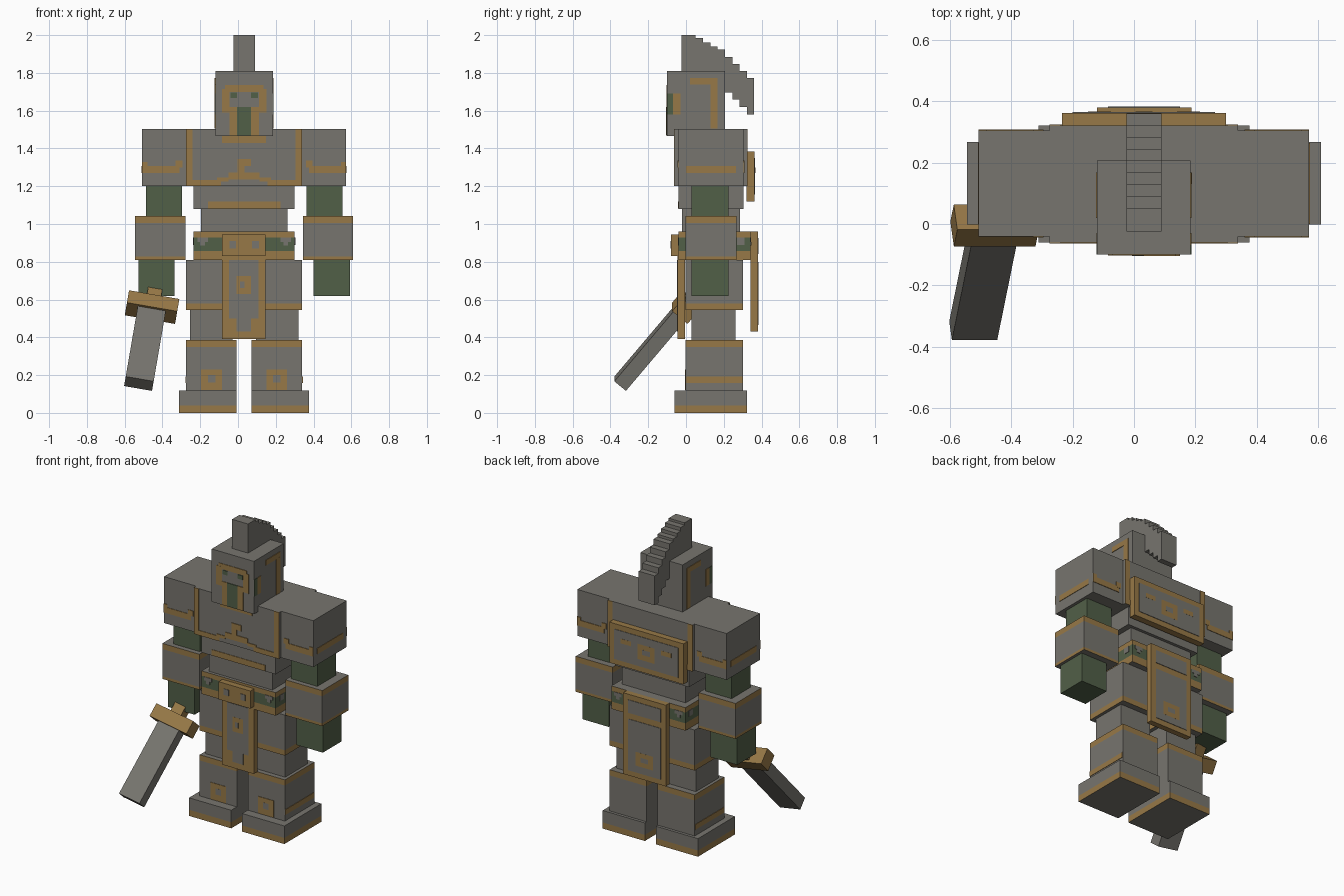
import bpy, bmesh
from mathutils import Matrix, Vector

if "Cube" in bpy.data.objects:
    bpy.data.objects.remove(bpy.data.objects["Cube"])


def material(name, rgb):
    m = bpy.data.materials.new(name)
    m.diffuse_color = (*rgb, 1)
    m.use_nodes = True
    m.node_tree.nodes["Principled BSDF"].inputs["Base Color"].default_value = m.diffuse_color
    return m


GREY, GOLD, GREEN = 0, 1, 2
MATS = [material("stone grey", (0.185, 0.178, 0.158)),
        material("old gold", (0.31, 0.19, 0.063)),
        material("moss green", (0.083, 0.116, 0.064))]
CX = 0.0325  # symmetry plane of the body


def finish(bm, name):
    bmesh.ops.recalc_face_normals(bm, faces=bm.faces)
    me = bpy.data.meshes.new(name)
    bm.to_mesh(me)
    bm.free()
    for m in MATS:
        me.materials.append(m)
    ob = bpy.data.objects.new(name, me)
    bpy.context.collection.objects.link(ob)
    return ob


def add_box(bm, x0, x1, y0, y1, z0, z1, mat):
    old = set(bm.faces)
    size = Matrix.Diagonal((x1 - x0, y1 - y0, z1 - z0, 1))
    mid = Matrix.Translation(((x0 + x1) / 2, (y0 + y1) / 2, (z0 + z1) / 2))
    bmesh.ops.create_cube(bm, size=1, matrix=mid @ size)
    for f in set(bm.faces) - old:
        f.material_index = mat


def box(name, x0, x1, y0, y1, z0, z1, mat=GREY, bands=()):
    """Box whose side faces are cut and coloured in height bands."""
    bm = bmesh.new()
    add_box(bm, x0, x1, y0, y1, z0, z1, mat)
    for cut in {z for b in bands for z in b[:2] if z0 < z < z1}:
        bmesh.ops.bisect_plane(bm, geom=bm.verts[:] + bm.edges[:] + bm.faces[:],
                               plane_co=(0, 0, cut), plane_no=(0, 0, 1))
    bm.normal_update()
    for f in bm.faces:
        z = f.calc_center_median().z
        for b0, b1, m in bands:
            if abs(f.normal.z) < 0.5 and b0 < z < b1:
                f.material_index = m
    return finish(bm, name)


def pair(name, x0, x1, *args, **kw):
    box("left_" + name, x0, x1, *args, **kw)
    box("right_" + name, 2 * CX - x1, 2 * CX - x0, *args, **kw)


def paint(name, axis, pos, side, rects, t=0.003):
    """Thin painted plates (a0, a1, z0, z1, material) on a wall; later rects lie on top."""
    bm = bmesh.new()
    for i, (a0, a1, z0, z1, m) in enumerate(rects):
        h = side * (t + i * 0.0002)
        p0, p1 = sorted((pos - side * 0.001, pos + h))
        if axis == 'y':
            add_box(bm, a0, a1, p0, p1, z0, z1, m)
        else:
            add_box(bm, p0, p1, a0, a1, z0, z1, m)
    return finish(bm, name)


def both(rects):
    return rects + [(2 * CX - b, 2 * CX - a, z0, z1, m) for a, b, z0, z1, m in rects]


# Legs
pair("foot", -0.312, -0.007, -0.06, 0.322, 0, 0.118, bands=[(0, 0.04, GOLD)])
pair("shin", -0.275, -0.007, -0.002, 0.303, 0.118, 0.387, bands=[(0.35, 0.387, GOLD)])
pair("knee", -0.255, -0.03, 0.03, 0.262, 0.387, 0.545)
pair("thigh_guard", -0.275, -0.005, -0.002, 0.303, 0.545, 0.81, bands=[(0.545, 0.58, GOLD)])
paint("shin_emblem", 'y', -0.002, -1, both([(-0.195, -0.085, 0.12, 0.23, GOLD),
                                            (-0.16, -0.12, 0.16, 0.2, GREY)]))
for x, s in ((-0.275, -1), (0.34, 1)):
    paint("shin_side_stripe", 'x', x, s, [(0, 0.3, 0.158, 0.192, GOLD)])

# Torso
box("belt", -0.235, 0.30, -0.04, 0.342, 0.81, 0.96,
    bands=[(0.81, 0.858, GOLD), (0.858, 0.928, GREEN), (0.928, 0.96, GOLD)])
box("waist", -0.197, 0.262, -0.02, 0.285, 0.96, 1.08)
box("abdomen", -0.235, 0.30, -0.04, 0.305, 1.08, 1.2)
box("chest", -0.275, 0.34, -0.06, 0.322, 1.2, 1.503)
paint("abdomen_stripe", 'y', -0.04, -1, [(-0.16, 0.225, 1.082, 1.12, GOLD)])
belt_spots = [(-0.215, -0.16, 0.905, 0.928, GREY), (-0.2, -0.175, 0.885, 0.905, GREY)]
paint("belt_spots", 'y', -0.04, -1, both(belt_spots))
paint("belt_back_spots", 'y', 0.342, 1, both(belt_spots))
for x, s in ((-0.235, -1), (0.30, 1)):
    paint("belt_side_spots", 'x', x, s, [(0.27, 0.31, 0.89, 0.928, GREY),
                                         (0.0, 0.04, 0.89, 0.928, GREY)])
paint("chest_trim", 'y', -0.06, -1,
      both([(-0.275, -0.24, 1.2, 1.503, GOLD), (-0.24, -0.09, 1.2, 1.232, GOLD),
            (-0.11, -0.05, 1.225, 1.245, GOLD)])
      + [(-0.05, 0.115, 1.235, 1.272, GOLD), (-0.003, 0.035, 1.27, 1.31, GOLD),
         (-0.003, 0.068, 1.308, 1.345, GOLD), (-0.085, 0.148, 1.43, 1.468, GOLD)])
paint("chest_back_trim", 'y', 0.322, 1, both([(-0.275, -0.24, 1.2, 1.503, GOLD)])
      + [(-0.24, 0.305, 1.2, 1.235, GOLD)])

# Buckle and hanging cloth plates
box("buckle", -0.085, 0.145, -0.08, -0.04, 0.83, 0.945, GOLD)
paint("buckle_studs", 'y', -0.08, -1, both([(-0.045, -0.01, 0.87, 0.91, GREY)]))
box("front_tabard", -0.085, 0.145, -0.044, -0.004, 0.39, 0.83, GOLD)
paint("front_tabard_panel", 'y', -0.044, -1,
      [(-0.047, 0.108, 0.5, 0.81, GREY), (-0.008, 0.07, 0.43, 0.5, GREY),
       (-0.008, 0.07, 0.63, 0.725, GOLD), (0.01, 0.035, 0.66, 0.695, GREY)])
box("back_tabard", -0.12, 0.188, 0.342, 0.38, 0.43, 0.96, GOLD)
paint("back_tabard_panel", 'y', 0.38, 1,
      [(-0.085, 0.15, 0.465, 0.80, GREY), (-0.085, 0.15, 0.84, 0.925, GREY),
       (-0.03, 0.095, 0.51, 0.60, GOLD), (0.005, 0.06, 0.54, 0.57, GREY)])
box("back_plate", -0.235, 0.30, 0.32, 0.363, 1.12, 1.385, GOLD)
paint("back_plate_panel", 'y', 0.363, 1,
      [(-0.2, 0.265, 1.155, 1.35, GREY), (-0.03, 0.095, 1.2, 1.3, GOLD),
       (0.005, 0.06, 1.235, 1.268, GREY)]
      + both([(-0.15, -0.075, 1.27, 1.30, GOLD)]))

# Arms
pair("shoulder", -0.507, -0.275, -0.04, 0.305, 1.2, 1.503)
pair("upper_arm", -0.487, -0.297, 0.03, 0.225, 1.03, 1.21, GREEN)
pair("gauntlet", -0.545, -0.278, -0.002, 0.267, 0.81, 1.042,
     bands=[(0.81, 0.828, GOLD), (1.005, 1.042, GOLD)])
pair("hand", -0.527, -0.335, 0.03, 0.225, 0.62, 0.815, GREEN)
trim = both([(-0.507, -0.31, 1.27, 1.308, GOLD), (-0.507, -0.48, 1.3, 1.328, GOLD),
             (-0.33, -0.295, 1.3, 1.335, GOLD)])
paint("shoulder_front_trim", 'y', -0.04, -1, trim)
paint("shoulder_back_trim", 'y', 0.305, 1, trim)
for x, s in ((-0.507, -1), (0.572, 1)):
    paint("shoulder_side_trim", 'x', x, s, [(0.0, 0.265, 1.27, 1.308, GOLD)])

# Head with mask
box("head", -0.12, 0.185, -0.1, 0.207, 1.465, 1.81)
paint("mask", 'y', -0.1, -1,
      both([(-0.07, CX, 1.70, 1.735, GOLD), (-0.085, -0.045, 1.59, 1.715, GOLD),
            (-0.045, -0.005, 1.468, 1.62, GOLD), (-0.04, -0.005, 1.668, 1.695, GREEN)])
      + [(-0.006, 0.07, 1.468, 1.62, GREEN)])
for x, s in ((-0.12, -1), (0.185, 1)):
    paint("helmet_side_trim", 'x', x, s,
          [(-0.1, -0.068, 1.58, 1.69, GREEN), (-0.068, -0.03, 1.58, 1.69, GOLD),
           (0.02, 0.168, 1.738, 1.772, GOLD), (0.13, 0.168, 1.505, 1.74, GOLD)])

# Stepped crest, extruded from its side outline
tops = [(0.05, 2.0), (0.09, 1.985), (0.13, 1.962), (0.168, 1.94), (0.207, 1.923),
        (0.245, 1.885), (0.283, 1.848), (0.322, 1.81), (0.36, 1.772)]
outline, y = [(-0.025, 1.80)], -0.025
for y1, z in tops:
    outline += [(y, z), (y1, z)]
    y = y1
outline += [(0.36, 1.58), (0.322, 1.58), (0.322, 1.62), (0.283, 1.62), (0.283, 1.658),
            (0.245, 1.658), (0.245, 1.696), (0.2, 1.696), (0.2, 1.80)]
bm = bmesh.new()
face = bm.faces.new([bm.verts.new((-0.025, a, b)) for a, b in outline])
ext = bmesh.ops.extrude_face_region(bm, geom=[face])
bmesh.ops.translate(bm, vec=(0.115, 0, 0),
                    verts=[v for v in ext["geom"] if isinstance(v, bmesh.types.BMVert)])
finish(bm, "crest")

# Sword: local x = width, y = thickness, z = towards the pommel
along = Vector((-0.13, -0.64, -0.755)).normalized()
wide = Vector((0.985, 0, -0.17)).normalized()
flat = along.cross(wide)
pose = Matrix((wide, flat, -along)).transposed().to_4x4()
pose.translation = (-0.455, -0.005, 0.56)
for name, w, t, z0, z1, mat in (("sword_blade", 0.15, 0.08, -0.536, -0.03, GREY),
                                ("sword_guard", 0.27, 0.106, -0.043, 0.043, GOLD),
                                ("sword_grip", 0.076, 0.076, 0.04, 0.16, GOLD)):
    box(name, -w / 2, w / 2, -t / 2, t / 2, z0, z1, mat).data.transform(pose)
